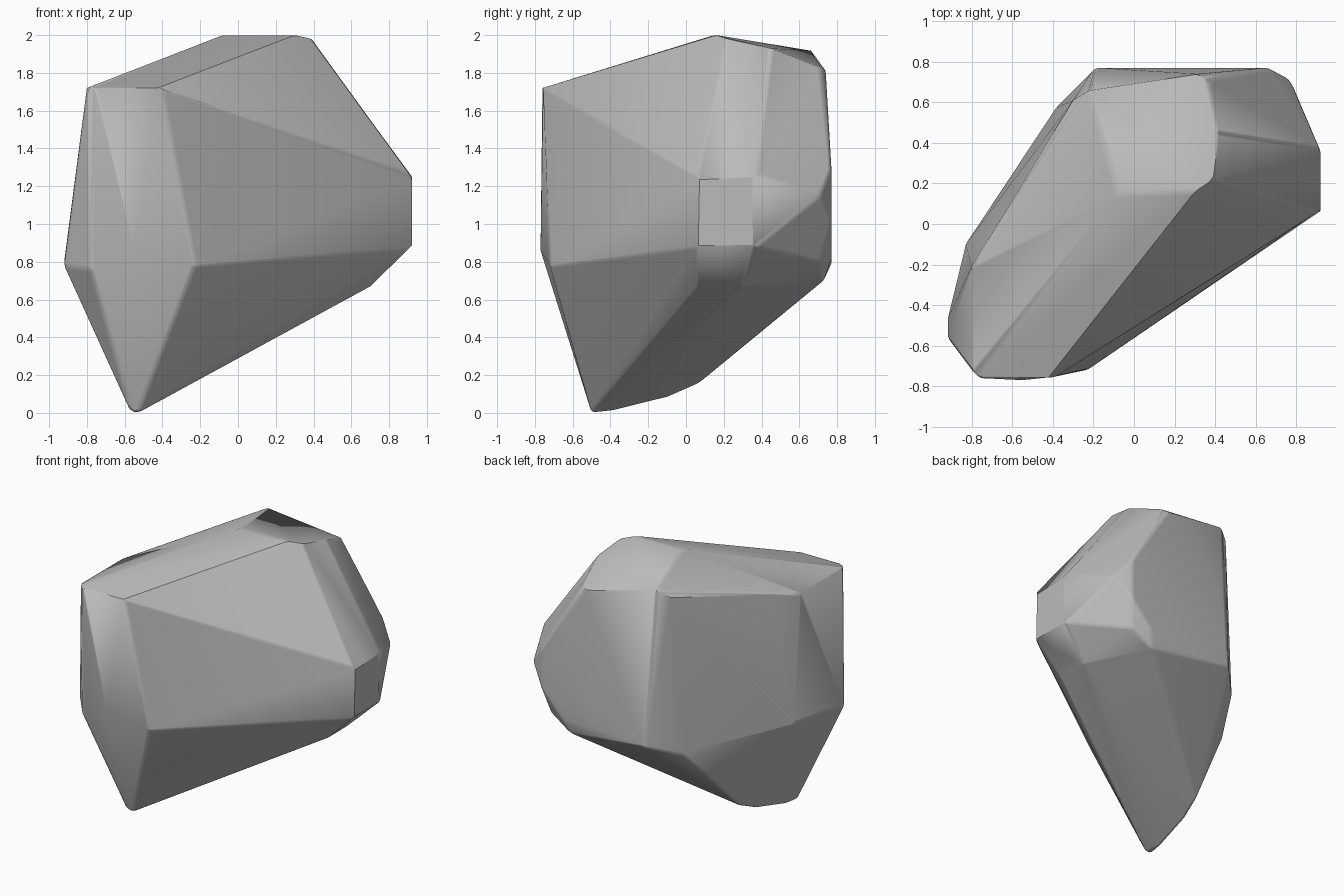
import bpy, bmesh, math

cube = bpy.data.objects.get("Cube")
if cube:
    bpy.data.objects.remove(cube, do_unlink=True)

stone = bpy.data.materials.new("stone_grey")
stone.use_nodes = True
grey = (0.5, 0.5, 0.5, 1)
stone.diffuse_color = grey
stone.node_tree.nodes["Principled BSDF"].inputs["Base Color"].default_value = grey

# Corners of the boulder, grouped by region
crown = [(-.8, -.21, 1.72), (-.8, -.72, 1.72), (-.76, -.76, 1.72), (-.4, -.76, 1.72),
         (.3, .16, 2), (-.08, .15, 2), (.39, .22, 1.98), (.42, .45, 1.93),
         (.36, .71, 1.83), (.32, .74, 1.81), (-.22, .66, 1.92), (-.3, .61, 1.87)]
end_facet = [(.92, y, z) for y in (.06, .37) for z in (.88, 1.26)]
girdle = [(-.92, -.47, .8), (-.92, -.56, .78), (-.78, -.73, .76), (-.55, -.77, .86),
          (-.23, -.72, .78), (-.83, -.1, .8), (-.38, .58, .7), (-.19, .77, .78)]
back_corner = [(.66, .77, 1.3), (.66, .77, 1), (.77, .71, 1.15), (.5, .77, .82),
               (.62, .71, .8), (.45, .73, .7)]
keel = [(.7, .06, .67), (.7, .3, .67), (-.53, -.5, 0), (-.57, -.5, .01),
        (-.55, -.38, .01), (-.52, -.1, .08), (-.49, .06, .15), (-.46, .38, .48)]

# Wrap the corners in a convex skin
bm = bmesh.new()
weight = bm.edges.layers.float.new("bevel_weight_edge")
for co in crown + end_facet + girdle + back_corner + keel:
    bm.verts.new(co)
bmesh.ops.convex_hull(bm, input=bm.verts[:])
bmesh.ops.delete(bm, geom=[v for v in bm.verts if not v.link_faces], context='VERTS')
bmesh.ops.dissolve_limit(bm, angle_limit=math.radians(2), verts=bm.verts[:], edges=bm.edges[:])
bmesh.ops.recalc_face_normals(bm, faces=bm.faces[:])

# Round the weathered ridges, leaving the crown rim and end facet crisp
def is_crisp(edge):
    a, b = (f.normal for f in edge.link_faces)
    facet = max(a.x, b.x) > .99
    rim = max(a.z, b.z) > .7 > min(a.z, b.z)
    front_ridge = rim and min(a.y, b.y) < -.6 and max(v.co.x for v in edge.verts) > -.3
    return facet or (rim and not front_ridge)

for e in bm.edges:
    e.smooth = not is_crisp(e)
    if e.smooth and e.calc_face_angle() > math.radians(20):
        e[weight] = 1
for f in bm.faces:
    f.smooth = True

mesh = bpy.data.meshes.new("boulder")
bm.to_mesh(mesh)
bm.free()
mesh.materials.append(stone)
boulder = bpy.data.objects.new("boulder", mesh)
bpy.context.collection.objects.link(boulder)

bevel = boulder.modifiers.new("worn_ridges", 'BEVEL')
bevel.limit_method = 'WEIGHT'
bevel.width = .03
bevel.segments = 3
normals = boulder.modifiers.new("even_shading", 'WEIGHTED_NORMAL')
normals.keep_sharp = True
